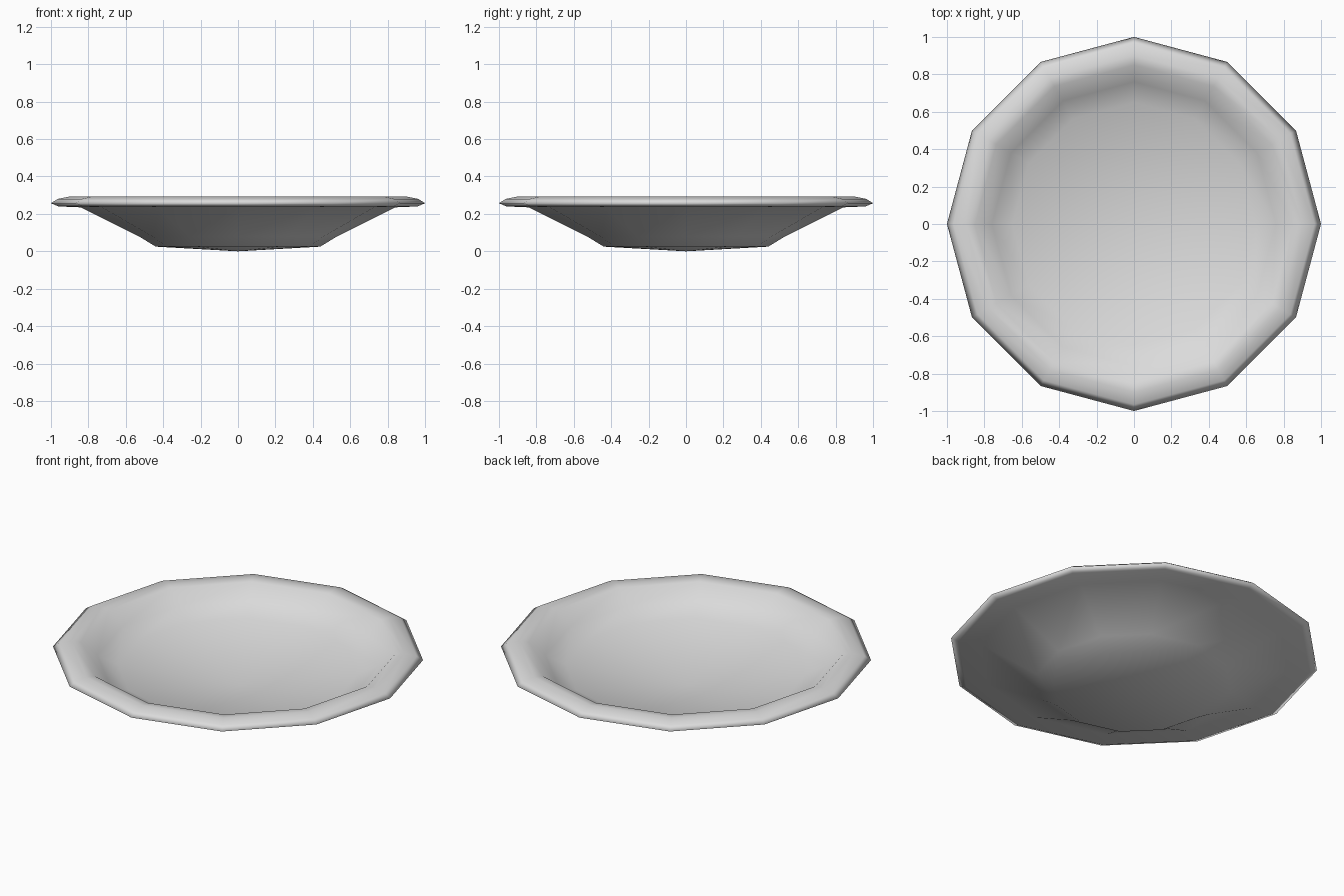
import bpy, bmesh, math

cube = bpy.data.objects.get("Cube")
if cube:
    bpy.data.objects.remove(cube)

SIDES = 12

# Light grey glaze
glaze = bpy.data.materials.new("light_grey")
glaze.use_nodes = True
grey = (0.71, 0.71, 0.71, 1)
glaze.diffuse_color = grey
glaze.node_tree.nodes["Principled BSDF"].inputs["Base Color"].default_value = grey

# Cross-section (radius, height): underside, rolled rim, then inner bowl
profile = [(0, 0), (0.44, 0.025), (0.53, 0.08), (0.84, 0.235), (0.96, 0.24),
           (1, 0.257), (0.965, 0.28), (0.9, 0.293), (0.85, 0.288),
           (0.76, 0.215), (0.65, 0.165), (0, 0.07)]


def lathe(name, points, material):
    """Turn a closed profile around z."""
    bm = bmesh.new()
    verts = [bm.verts.new((r, 0, z)) for r, z in points]
    edges = [bm.edges.new(pair) for pair in zip(verts, verts[1:])]
    bmesh.ops.spin(bm, geom=verts + edges, cent=(0, 0, 0), axis=(0, 0, 1),
                   angle=math.tau, steps=SIDES, use_merge=False)
    bmesh.ops.remove_doubles(bm, verts=bm.verts, dist=0.0005)
    bmesh.ops.recalc_face_normals(bm, faces=bm.faces)
    mesh = bpy.data.meshes.new(name)
    bm.to_mesh(mesh)
    bm.free()
    mesh.materials.append(material)
    mesh.shade_smooth()
    obj = bpy.data.objects.new(name, mesh)
    bpy.context.collection.objects.link(obj)
    return obj


lathe("plate", profile, glaze)
